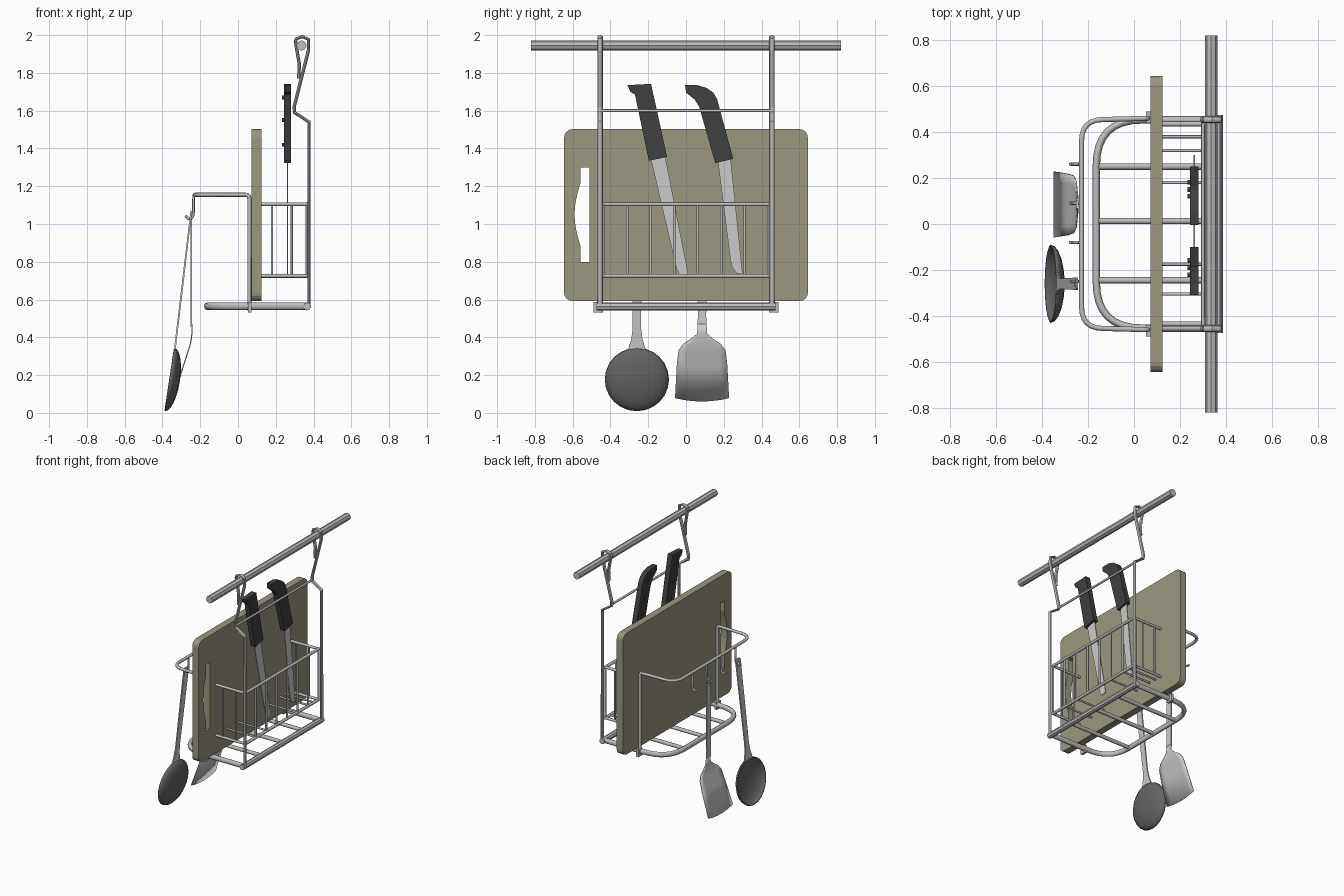
import bpy, bmesh, math
from mathutils import Matrix, Vector

cube = bpy.data.objects.get("Cube")
if cube:
    bpy.data.objects.remove(cube, do_unlink=True)


def material(name, r, g, b):
    m = bpy.data.materials.new(name)
    m.use_nodes = True
    m.diffuse_color = (r, g, b, 1)
    m.node_tree.nodes["Principled BSDF"].inputs["Base Color"].default_value = (r, g, b, 1)
    return m


steel = material("light steel", 0.6, 0.6, 0.6)
wire = material("grey wire", 0.52, 0.52, 0.52)
wood = material("beige board", 0.33, 0.31, 0.22)
black = material("black handle", 0.05, 0.05, 0.05)
dark = material("dark grey spoon", 0.13, 0.13, 0.13)


def finish(obj, mat, smooth=None):
    bpy.ops.object.select_all(action='DESELECT')
    obj.select_set(True)
    bpy.context.view_layer.objects.active = obj
    if obj.type == 'CURVE':
        bpy.ops.object.convert(target='MESH')
        obj = bpy.context.object
    obj.data.materials.clear()
    obj.data.materials.append(mat)
    if smooth:
        bpy.ops.object.shade_smooth_by_angle(angle=math.radians(smooth))
    else:
        obj.data.shade_flat()
    return obj


def link(name, data):
    obj = bpy.data.objects.new(name, data)
    bpy.context.collection.objects.link(obj)
    return obj


def rounded(pts, radius, steps=6):
    """Round the inner corners of an open path."""
    pts = [Vector(p) for p in pts]
    out = [pts[0]]
    for a, b, c in zip(pts, pts[1:], pts[2:]):
        r = min(radius, (a - b).length * 0.49, (c - b).length * 0.49)
        p, q = b + (a - b).normalized() * r, b + (c - b).normalized() * r
        for i in range(steps + 1):
            t = i / steps
            out.append(p * (1 - t) ** 2 + b * 2 * t * (1 - t) + q * t * t)
    return out + [pts[-1]]


def tube(name, pts, r, mat=wire, res=2, smooth=50, scale=(1, 1, 1), loc=(0, 0, 0)):
    cu = bpy.data.curves.new(name, 'CURVE')
    cu.dimensions = '3D'
    cu.bevel_depth, cu.bevel_resolution, cu.use_fill_caps = r, res, True
    s = cu.splines.new('POLY')
    s.points.add(len(pts) - 1)
    for sp, p in zip(s.points, pts):
        sp.co = (*p, 1)
    obj = link(name, cu)
    obj.scale, obj.location = scale, loc
    return finish(obj, mat, smooth)


def plate(name, outlines, x, thick, mat, tilt=0, y=0, z=0):
    """Flat part in the side plane; later outlines become holes."""
    cu = bpy.data.curves.new(name, 'CURVE')
    cu.dimensions, cu.fill_mode, cu.extrude = '2D', 'BOTH', thick / 2
    for pts in outlines:
        s = cu.splines.new('POLY')
        s.points.add(len(pts) - 1)
        s.use_cyclic_u = True
        for sp, p in zip(s.points, pts):
            sp.co = (p[0], p[1], 0, 1)
    obj = link(name, cu)
    basis = Matrix(((0, 0, 1, 0), (1, 0, 0, 0), (0, 1, 0, 0), (0, 0, 0, 1)))
    obj.matrix_world = Matrix.Translation((x, y, z)) @ Matrix.Rotation(tilt, 4, 'Y') @ basis
    return finish(obj, mat)


def box(name, centre, size, mat):
    me = bpy.data.meshes.new(name)
    bm = bmesh.new()
    bmesh.ops.create_cube(bm, size=1)
    bmesh.ops.scale(bm, vec=size, verts=bm.verts)
    bm.to_mesh(me)
    bm.free()
    obj = link(name, me)
    obj.location = centre
    return finish(obj, mat)


# Wall rail and the two strip hangers
tube("wall_rail", [(0.336, -0.82, 1.945), (0.336, 0.82, 1.945)], 0.027, smooth=None)
hanger = [(0.322, 0, 1.77), (0.324, 0, 1.85), (0.304, 0, 1.965), (0.308, 0, 1.98), (0.34, 0, 1.992),
          (0.373, 0, 1.978), (0.373, 0, 1.92), (0.297, 0, 1.62), (0.3, 0, 1.59),
          (0.376, 0, 1.54), (0.376, 0, 0.56)]
for side, s in (("left", 1), ("right", -1)):
    tube("hanger_" + side, hanger, 0.009, smooth=None, scale=(1, 1.6, 1), loc=(0, s * 0.455, 0))
    box("tray_clasp_" + side, (0.062, s * 0.465, 0.56), (0.018, 0.05, 0.055), wire)
tube("upper_crossbar", [(0.3, -0.45, 1.6), (0.3, 0.45, 1.6)], 0.008)

# Bottom tray: U-shaped frame, rear bar and slats
frame = rounded([(0.37, 0.453, 0), (-0.164, 0.453, 0), (-0.164, -0.453, 0), (0.37, -0.453, 0)], 0.2, 8)
tube("tray_frame", frame, 0.016, scale=(1, 1, 1.25), loc=(0, 0, 0.565))
tube("tray_rear_bar", [(0.366, -0.475, 0.563), (0.366, 0.475, 0.563)], 0.021, smooth=None)
for i, y in enumerate((-0.245, 0.013, 0.25)):
    tube(f"tray_slat_{i}", [(-0.165, y, 0.565), (0.37, y, 0.565)], 0.014)

# Front wire loop holding the board
loop = [(0.06, 0.46, 0.54), (0.06, 0.46, 1.155), (-0.228, 0.452, 1.155)]
loop += [(x, -y, z) for x, y, z in reversed(loop)]
path = rounded(loop[:3], 0.02, 3)[:-1] + rounded(loop[1:5], 0.09)[1:-1]
path += rounded(loop[3:], 0.02, 3)[1:]
tube("front_loop", path, 0.011)

# Utensil hooks
for i in range(4):
    y = 0.26 - i * 0.17
    pts = [(-0.235, y, 1.155), (-0.236, y, 1.05), (-0.245, y, 1.03),
           (-0.262, y, 1.025), (-0.278, y, 1.045)]
    tube(f"hook_{i}", rounded(pts, 0.01, 3), 0.007)

# Knife basket
for name, z in (("top", 1.105), ("bottom", 0.725)):
    tube(f"basket_{name}_rail", [(0.365, -0.44, z), (0.365, 0.44, z)], 0.011)
    for side, s in (("left", 1), ("right", -1)):
        tube(f"basket_{name}_{side}", [(0.122, s * 0.435, z), (0.37, s * 0.435, z)], 0.01)
for i in range(8):
    y = -0.435 + i * 0.87 / 7
    tube(f"basket_upright_{i}", [(0.365, y, 0.725), (0.365, y, 1.105)], 0.007)
for s in (-1, 1):
    for x in (0.18, 0.285):
        tube("basket_side_upright", [(x, s * 0.435, 0.725), (x, s * 0.435, 1.105)], 0.006)
for y in (0.38, 0.32, 0.18, -0.175, -0.305):
    tube("basket_floor_rod", [(0.122, y, 0.725), (0.37, y, 0.725)], 0.007)

# Cutting board with grip slot
board = []
for k, (sy, sz) in enumerate(((1, 1), (-1, 1), (-1, -1), (1, -1))):
    for j in range(5):
        a = math.radians(90 * k + 22.5 * j)
        board.append((sy * 0.602 + 0.043 * math.cos(a), 1.047 + sz * 0.412 + 0.043 * math.sin(a)))
slot = [(-0.512, 0.8), (-0.512, 1.3), (-0.558, 1.3), (-0.558, 1.23)]
slot += [(-0.558 - 0.032 * math.sin(math.pi * i / 8), 1.22 - 0.34 * i / 8) for i in range(9)]
slot += [(-0.558, 0.87), (-0.558, 0.8)]
plate("cutting_board", [board, slot], 0.098, 0.052, wood)

# Knives
knives = {
    "straight_knife": (
        [(-0.31, 1.735), (-0.185, 1.742), (-0.1, 1.355), (-0.197, 1.335), (-0.27, 1.685), (-0.295, 1.7)],
        [(-0.19, 1.36), (-0.11, 1.36), (0.012, 0.735), (-0.035, 0.73), (-0.052, 0.77)]),
    "curved_knife": (
        [(-0.005, 1.735), (0.06, 1.735), (0.11, 1.72), (0.145, 1.695), (0.165, 1.66),
         (0.25, 1.345), (0.155, 1.322), (0.07, 1.62), (0.045, 1.66), (0, 1.695)],
        [(0.165, 1.36), (0.235, 1.36), (0.3, 0.735), (0.265, 0.74), (0.245, 0.77), (0.235, 0.81)])}
for (name, (grip, blade)), y0 in zip(knives.items(), (-0.22, 0.12)):
    plate(name + "_handle", [grip], 0.262, 0.038, black)
    plate(name + "_blade", [blade], 0.263, 0.006, steel)
    for z in (1.42, 1.55, 1.67):
        y = y0 + (1.67 - z) * 0.25
        tube(name + "_rivet", [(0.232, y, z), (0.262, y, z)], 0.01, black)

# Spoon: tilted handle with a hanging hole, and a round bowl
hole = [(0.012 * math.cos(i * math.pi / 4), 0.7 + 0.022 * math.sin(i * math.pi / 4)) for i in range(8)]
half = [(0.048, 0), (0.03, 0.06), (0.022, 0.12), (0.025, 0.45), (0.027, 0.73), (0.018, 0.745)]
grip = half + [(-y, z) for y, z in reversed(half)]
plate("spoon_handle", [grip, hole], -0.335, 0.009, steel, tilt=0.118, y=-0.26, z=0.33)

me = bpy.data.meshes.new("spoon_bowl")
bm = bmesh.new()
bmesh.ops.create_uvsphere(bm, u_segments=24, v_segments=12, radius=1)
bmesh.ops.delete(bm, geom=[v for v in bm.verts if v.co.z < -0.01], context='VERTS')
bmesh.ops.rotate(bm, verts=bm.verts, matrix=Matrix.Rotation(math.pi / 2, 3, 'Y'))
bmesh.ops.scale(bm, vec=(0.055, 0.17, 0.17), verts=bm.verts)
bm.to_mesh(me)
bm.free()
bowl = link("spoon_bowl", me)
bowl.location, bowl.rotation_euler = (-0.362, -0.26, 0.177), (0, 0.15, 0)
bowl.modifiers.new("thickness", 'SOLIDIFY').thickness = 0.006
finish(bowl, dark, 40)

# Spatula: upright handle and a bent, flaring blade
plate("spatula_handle", [[(y * 0.95, z * 0.88) if z < 0.01 else (min(max(y, -0.025), 0.025), z * 0.88)
                          for y, z in grip[1:-1]], [(y, z * 0.88) for y, z in hole]],
      -0.247, 0.009, steel, y=0.085, z=0.405)
rows = [(0.47, -0.247, 0.024), (0.42, -0.247, 0.026), (0.395, -0.25, 0.055), (0.365, -0.255, 0.1),
        (0.33, -0.266, 0.125), (0.25, -0.292, 0.134), (0.08, -0.35, 0.143)]
me = bpy.data.meshes.new("spatula_blade")
bm = bmesh.new()
grid = []
for z, x, w in rows:
    drop = 0.018 if z < 0.1 else 0
    grid.append([bm.verts.new((x, 0.085 + w * t, z - drop * (1 - t * t)))
                 for t in (-1, -0.67, -0.33, 0, 0.33, 0.67, 1)])
for a, b in zip(grid, grid[1:]):
    for i in range(len(a) - 1):
        bm.faces.new((a[i], a[i + 1], b[i + 1], b[i]))
bm.to_mesh(me)
bm.free()
blade = link("spatula_blade", me)
blade.modifiers.new("thickness", 'SOLIDIFY').thickness = 0.006
finish(blade, steel, 40)
